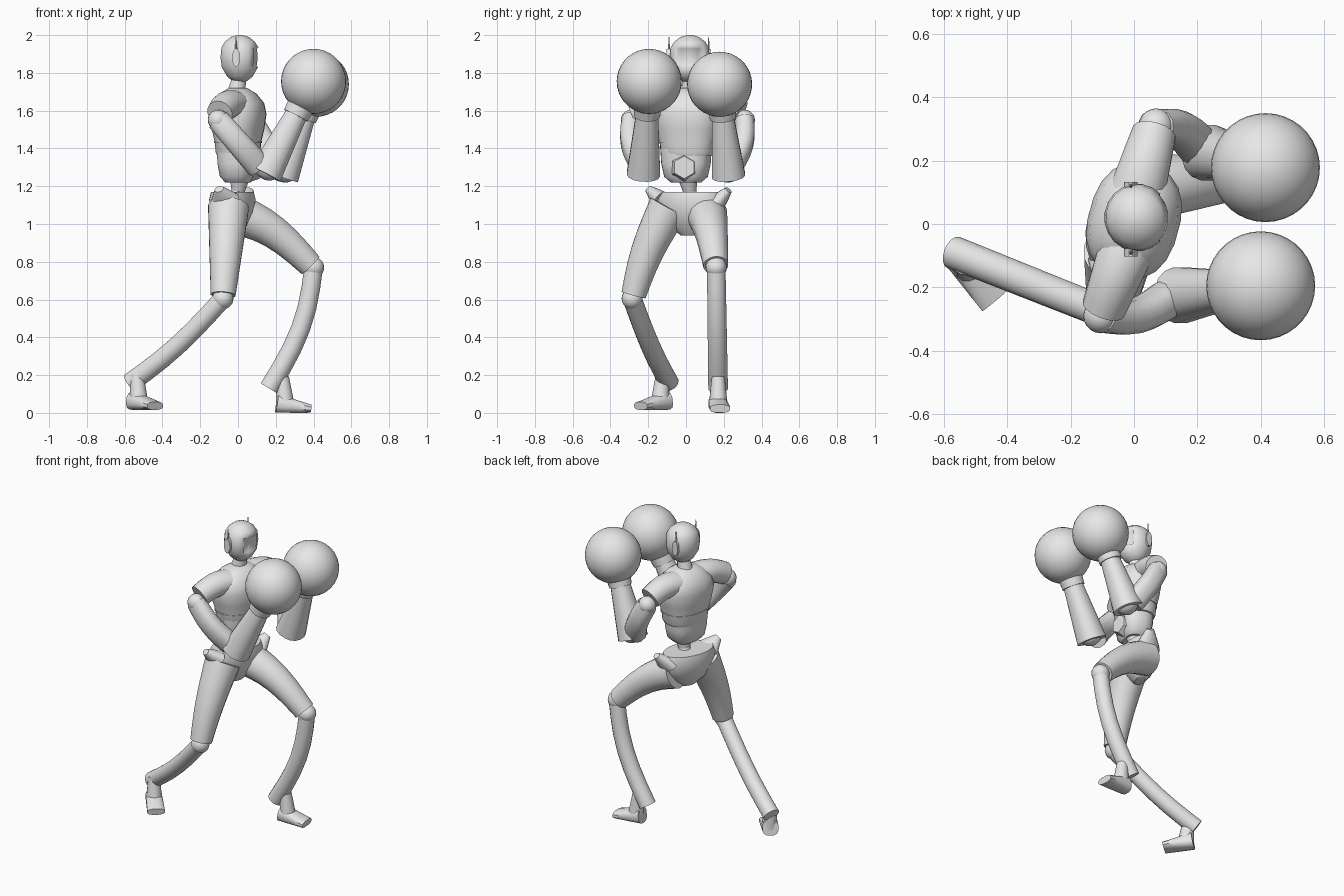
import bpy, bmesh, math
from mathutils import Vector

cube = bpy.data.objects.get("Cube")
if cube:
    bpy.data.objects.remove(cube, do_unlink=True)

grey_level = 0.8
grey = (grey_level, grey_level, grey_level, 1)
plain_grey = bpy.data.materials.new("plain_grey")
plain_grey.use_nodes = True
plain_grey.diffuse_color = grey
plain_grey.node_tree.nodes["Principled BSDF"].inputs["Base Color"].default_value = grey


def finish(part, name):
    """Name, colour and smooth one part."""
    part.name = part.data.name = name
    part.data.materials.append(plain_grey)
    bpy.ops.object.select_all(action='DESELECT')
    part.select_set(True)
    bpy.context.view_layer.objects.active = part
    bpy.ops.object.shade_smooth_by_angle(angle=math.radians(40))
    return part


def loft(name, rings, side, sides, boxy):
    """Skin rings of (centre, half width along side, half depth)."""
    bm = bmesh.new()
    last = len(rings) - 1
    loops = []
    for i, (centre, width, depth) in enumerate(rings):
        along = (rings[min(i + 1, last)][0] - rings[max(i - 1, 0)][0]).normalized()
        across = Vector(side)
        across = (across - along * across.dot(along)).normalized()
        out = along.cross(across)
        loop = []
        for k in range(sides):
            angle = math.tau * (k + 0.5) / sides
            c, s = math.cos(angle), math.sin(angle)
            c = math.copysign(abs(c) ** boxy, c)
            s = math.copysign(abs(s) ** boxy, s)
            loop.append(bm.verts.new(centre + across * c * width + out * s * depth))
        loops.append(loop)
    for lower, upper in zip(loops, loops[1:]):
        for k in range(sides):
            j = (k + 1) % sides
            bm.faces.new((lower[k], lower[j], upper[j], upper[k]))
    bm.faces.new(loops[0][::-1])
    bm.faces.new(loops[-1])
    bmesh.ops.recalc_face_normals(bm, faces=bm.faces)
    mesh = bpy.data.meshes.new(name)
    bm.to_mesh(mesh)
    bm.free()
    part = bpy.data.objects.new(name, mesh)
    bpy.context.collection.objects.link(part)
    return finish(part, name)


def tube(name, start, end, r_start, r_end, bend=(0, 0, 0), flat=(1, 1),
         side=(0, 1, 0), sides=16, boxy=1, steps=6):
    """Tapered limb, bowed by bend at its middle, with a depth ratio at each end."""
    start, end, bend = Vector(start), Vector(end), Vector(bend)
    rings = []
    for i in range(steps + 1):
        t = i / steps
        radius = r_start + (r_end - r_start) * t
        ratio = flat[0] + (flat[1] - flat[0]) * t
        rings.append((start.lerp(end, t) + bend * math.sin(math.pi * t), radius, radius * ratio))
    return loft(name, rings, side, sides, boxy)


def stack(name, x, y, profile, flat, side=(0, 1, 0), sides=20, boxy=1):
    """Upright body from (height, half width) pairs."""
    rings = [(Vector((x, y, z)), w, w * flat) for z, w in profile]
    return loft(name, rings, side, sides, boxy)


def ball(name, centre, radius, segments=20):
    bpy.ops.mesh.primitive_uv_sphere_add(segments=segments, ring_count=segments // 2,
                                         radius=radius, location=centre)
    return finish(bpy.context.object, name)


# Head: rounded skull, narrow jaw, recessed visor
head = stack("head", .01, .02, [(1.75, .03), (1.78, .07), (1.83, .1), (1.88, .107), (1.935, .102),
                                (1.965, .083), (1.99, .05), (2, .015)], .97)
bm = bmesh.new()
bm.from_mesh(head.data)
visor = [f for f in bm.faces if f.normal.x > .75 and 1.83 < f.calc_center_median().z < 1.94]
bmesh.ops.inset_region(bm, faces=visor, thickness=.006, depth=-.008)
bm.to_mesh(head.data)
bm.free()

tube("neck", (-.01, .02, 1.69), (.01, .02, 1.79), .05, .035)
for label, y in (("left", .12), ("right", -.09)):
    ear = tube(label + "_ear", (-.01, y - .013, 1.88), (-.01, y + .013, 1.88), .022, .022,
               side=(1, 0, 0), flat=(2.2, 2.2), sides=12, steps=1)
    tube(label + "_antenna", (-.01, y, 1.92), (-.01, y, 1.99), .007, .002, sides=6, steps=1)

# Torso, turned a little toward the right
turn = Vector((.26, .96, 0))
stack("chest", 0, .01, [(1.36, .135), (1.38, .145), (1.43, .15), (1.5, .17), (1.58, .185),
                        (1.64, .17), (1.69, .12), (1.72, .06)], .78, turn, boxy=.85)
stack("chest_band", 0, .01, [(1.43, .155), (1.44, .157)], .78, turn, boxy=.85)
stack("abdomen", 0, 0, [(1.22, .08), (1.25, .115), (1.32, .13), (1.4, .135)], .78, turn, boxy=.75)
tube("belly_plate", (.07, -.01, 1.3), (.115, -.01, 1.3), .075, .06, sides=6, steps=2)
tube("lower_waist", (-.01, .02, 1.08), (0, .02, 1.18), .06, .035)
tube("upper_waist", (0, .02, 1.17), (.01, .01, 1.25), .035, .055)

# Arms raised in guard
arms = {
    "left": dict(collar=(.01, .1, 1.63), shoulder=(.07, .31, 1.55), elbow=(.235, .225, 1.255),
                 glove=(.415, .178, 1.74), bow=(0, .03, 0)),
    "right": dict(collar=(-.02, -.07, 1.63), shoulder=(-.105, -.29, 1.55), elbow=(.145, -.225, 1.265),
                  glove=(.4, -.195, 1.755), bow=(0, -.03, 0)),
}
for label, arm in arms.items():
    collar, shoulder, elbow, glove = (Vector(arm[k]) for k in ("collar", "shoulder", "elbow", "glove"))
    sleeve_end = collar.lerp(shoulder, .9) + Vector((0, 0, .03))
    wrist = elbow.lerp(glove, .63)
    tube(label + "_sleeve", collar, sleeve_end, .09, .07, bend=(0, 0, .02), side=(1, 0, 0), flat=(.85, 1))
    ball(label + "_shoulder_joint", shoulder, .055)
    tube(label + "_upper_arm", shoulder, elbow.lerp(shoulder, .15), .05, .058, bend=arm["bow"],
         flat=(1.25, 1.2), sides=12, boxy=.8)
    ball(label + "_elbow", elbow.lerp(glove, .08), .075)
    tube(label + "_forearm", elbow, wrist, .09, .06, boxy=.9)
    tube(label + "_cuff", wrist, elbow.lerp(glove, .85), .07, .08, steps=2)
    ball(label + "_glove", glove, .172, 36)

# Shorts: hips with a raised point at each side
stack("hips", -.03, .02, [(1.17, .17), (1.13, .185), (1.06, .17), (.99, .12), (.94, .05)], .6, (.37, .93, 0))

# Legs in a wide stance
legs = {
    "left": dict(hip=(0, .11, 1.05), knee=(.4, .16, .77), heel=(.165, .17, .13), ankle=(.235, .17, 0),
                 thigh_bow=(0, 0, .04), shin_bow=(.05, 0, 0), heading=4,
                 point=(.06, .225, 1.18)),
    "right": dict(hip=(-.05, -.09, 1.09), knee=(-.08, -.285, .605), heel=(-.57, -.09, .16),
                  ankle=(-.535, -.125, .015), thigh_bow=(0, -.02, 0), shin_bow=(0, 0, -.03), heading=-50,
                  point=(-.1, -.2, 1.185)),
}
for label, leg in legs.items():
    hip, knee, ankle, point = (Vector(leg[k]) for k in ("hip", "knee", "ankle", "point"))
    tube(label + "_thigh", hip, hip.lerp(knee, .96), .11, .067, bend=leg["thigh_bow"])
    tube(label + "_hip_point", hip.lerp(point, .4), point, .08, .025, side=(1, 0, 0), flat=(.6, .8))
    ball(label + "_knee_joint", knee, .056)
    tube(label + "_shin", knee, leg["heel"], .05, .053, bend=leg["shin_bow"])
    # Foot: short ankle, then a wedge toward the toe
    angle = math.radians(leg["heading"])
    ahead = Vector((math.cos(angle), math.sin(angle), 0))
    across = Vector((-ahead.y, ahead.x, 0))
    up = Vector((0, 0, 1))
    tube(label + "_ankle", ankle + up * .19, ankle + ahead * .015 + up * .04, .035, .05, side=across)
    tube(label + "_foot", ankle - ahead * .03 + up * .05, ankle + ahead * .15 + up * .022, .05, .055,
         flat=(1, .4), side=across, sides=12, boxy=.75)
